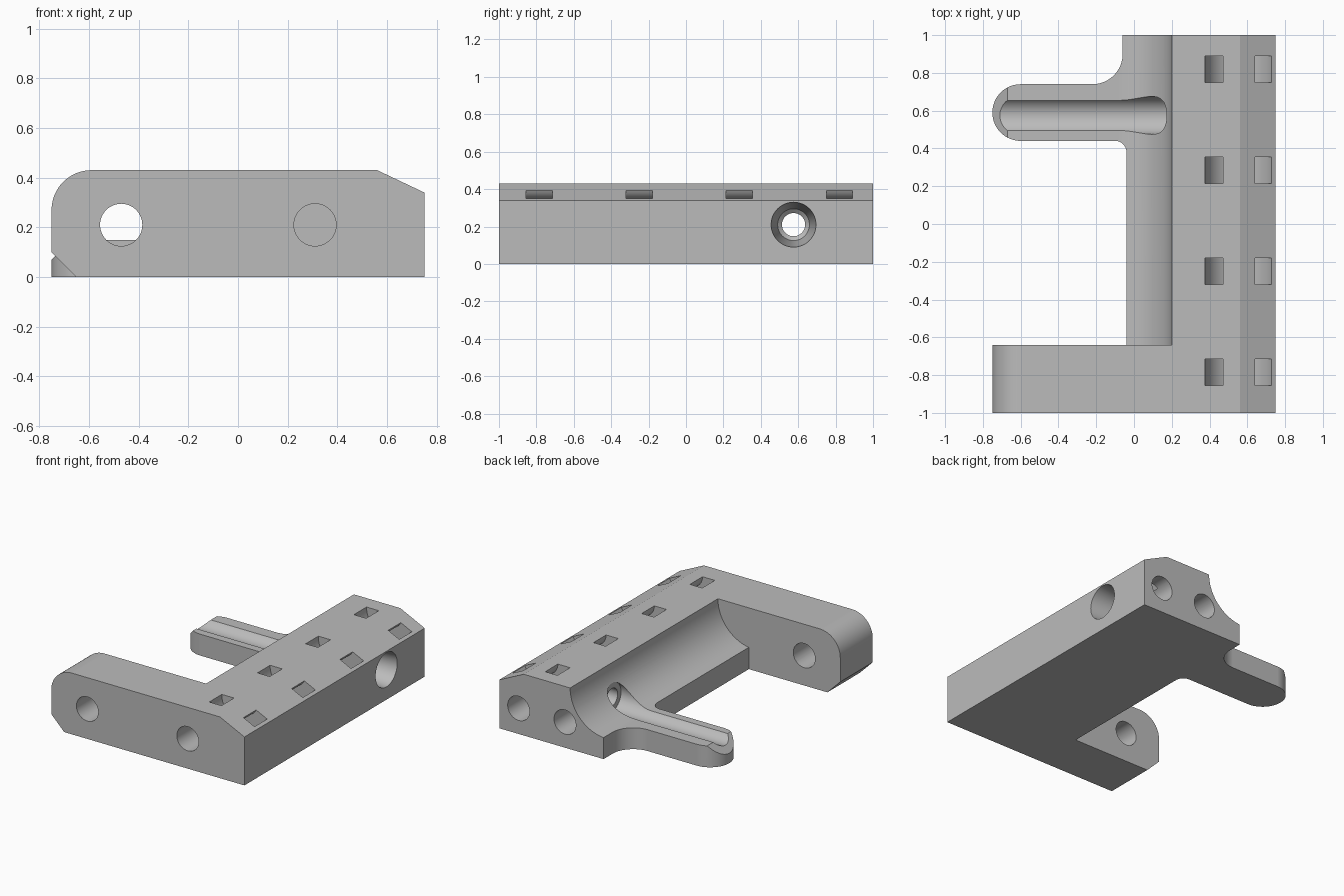
import bpy, bmesh
from math import cos, sin, radians

cube = bpy.data.objects.get("Cube")
if cube:
    bpy.data.objects.remove(cube, do_unlink=True)

grey = bpy.data.materials.new("plain grey")
grey.use_nodes = True
grey.diffuse_color = (0.5, 0.5, 0.5, 1)
grey.node_tree.nodes["Principled BSDF"].inputs["Base Color"].default_value = (0.5, 0.5, 0.5, 1)


def arc(cx, cy, r, start, end, n=16):
    angles = [radians(start + (end - start) * i / n) for i in range(n + 1)]
    return [(cx + r * cos(a), cy + r * sin(a)) for a in angles]


def loft(name, rings, axis):
    """Solid from matching 2D rings [(position, points), ...] along one axis."""
    place = {"x": lambda u, v, w: (w, u, v),
             "y": lambda u, v, w: (u, w, v),
             "z": lambda u, v, w: (u, v, w)}[axis]
    bm = bmesh.new()
    loops = [[bm.verts.new(place(u, v, w)) for u, v in pts] for w, pts in rings]
    for a, b in zip(loops, loops[1:]):
        for i in range(len(a)):
            j = (i + 1) % len(a)
            bm.faces.new((a[i], a[j], b[j], b[i]))
    bm.faces.new(loops[0])
    bm.faces.new(loops[-1])
    bmesh.ops.recalc_face_normals(bm, faces=bm.faces)
    mesh = bpy.data.meshes.new(name)
    bm.to_mesh(mesh)
    bm.free()
    mesh.materials.append(grey)
    obj = bpy.data.objects.new(name, mesh)
    bpy.context.collection.objects.link(obj)
    return obj


def prism(name, pts, axis, lo, hi):
    return loft(name, [(lo, pts), (hi, pts)], axis)


def circle(u, v, r, n=48):
    return arc(u, v, r, 0, 360, n)[:-1]


def cut(cutter):
    cutter.hide_render = True
    bpy.context.view_layer.objects.active = bracket
    mod = bracket.modifiers.new("cut", "BOOLEAN")
    mod.operation, mod.solver, mod.object = "DIFFERENCE", "EXACT", cutter
    bpy.ops.object.modifier_apply(modifier=mod.name)
    bpy.data.objects.remove(cutter, do_unlink=True)


H = 0.43        # full height
HOLE_Z = 0.21
GROOVE_Y = 0.575

# Plan outline: spine, rounded finger and front arm
outline = [(0.75, -1), (0.75, 1), (-0.06, 1)]
outline += arc(-0.22, 0.9, 0.16, 0, -90)
outline += arc(-0.6, 0.59, 0.15, 90, 270, 32)
outline += arc(-0.1, 0.38, 0.06, 90, 0, 10)
outline += [(-0.04, -0.64), (-0.75, -0.64), (-0.75, -1)]
bracket = prism("bracket_body", outline, "z", 0, H)

# Concave trough along the spine, also lowering the finger
trough = [(-1, 0.15)] + arc(-0.08, H, 0.28, -90, 0, 28) + [(0.2, 0.6), (-1, 0.6)]
cut(prism("trough_cutter", trough, "y", -0.64, 1.2))

# Sloped outer edge of the spine
slope = [(0.56, H), (0.94, 0.25), (0.94, 0.6), (0.56, 0.6)]
cut(prism("edge_cutter", slope, "y", -1.2, 1.2))

# Rounded top and chamfered bottom of the arm end
rounded = arc(-0.59, 0.27, 0.16, 180, 90) + [(-0.59, 0.6), (-0.9, 0.6), (-0.9, 0.27)]
cut(prism("arm_top_cutter", rounded, "y", -1.2, -0.5))
cut(prism("arm_bottom_cutter", [(-0.85, 0.2), (-0.55, -0.1), (-0.85, -0.1)], "y", -1.2, -0.5))

# Finger tip chamfer, groove and its bore with a flared mouth
cut(prism("tip_cutter", [(-0.8, 0.02), (-0.6, 0.22), (-0.8, 0.22)], "y", 0.35, 0.8))
cut(prism("groove_cutter", circle(GROOVE_Y, HOLE_Z, 0.1, 64), "x", -1, 0.172))
cut(loft("bore_cutter", [(x, circle(GROOVE_Y, HOLE_Z, r)) for x, r in
                         ((0.1, 0.062), (0.4, 0.062), (0.42, 0.085), (0.75, 0.12), (0.8, 0.12))], "x"))

# Round holes in the front and back ends
for x, z, lo, hi in ((-0.47, HOLE_Z, -1.2, -0.5), (0.31, HOLE_Z, -1.2, -0.7),
                     (0.6, 0.18, 0.7, 1.2), (0.24, 0.18, 0.7, 1.2)):
    cut(prism("end_hole_cutter", circle(x, z, 0.085), "y", lo, hi))

# Curved strap channels under the sloped edge
channel = arc(0.56, H, 0.185, 150, 380, 40) + arc(0.56, H, 0.09, 380, 150, 40)
for i in range(4):
    y = -0.785 + 0.535 * i
    cut(prism("channel_cutter", channel, "y", y - 0.07, y + 0.07))

# Smooth curved walls while keeping crisp edges
bpy.ops.object.select_all(action="DESELECT")
bracket.select_set(True)
bpy.context.view_layer.objects.active = bracket
bpy.ops.object.shade_smooth_by_angle(angle=radians(20))
weighted = bracket.modifiers.new("even_shading", "WEIGHTED_NORMAL")
weighted.keep_sharp = True
